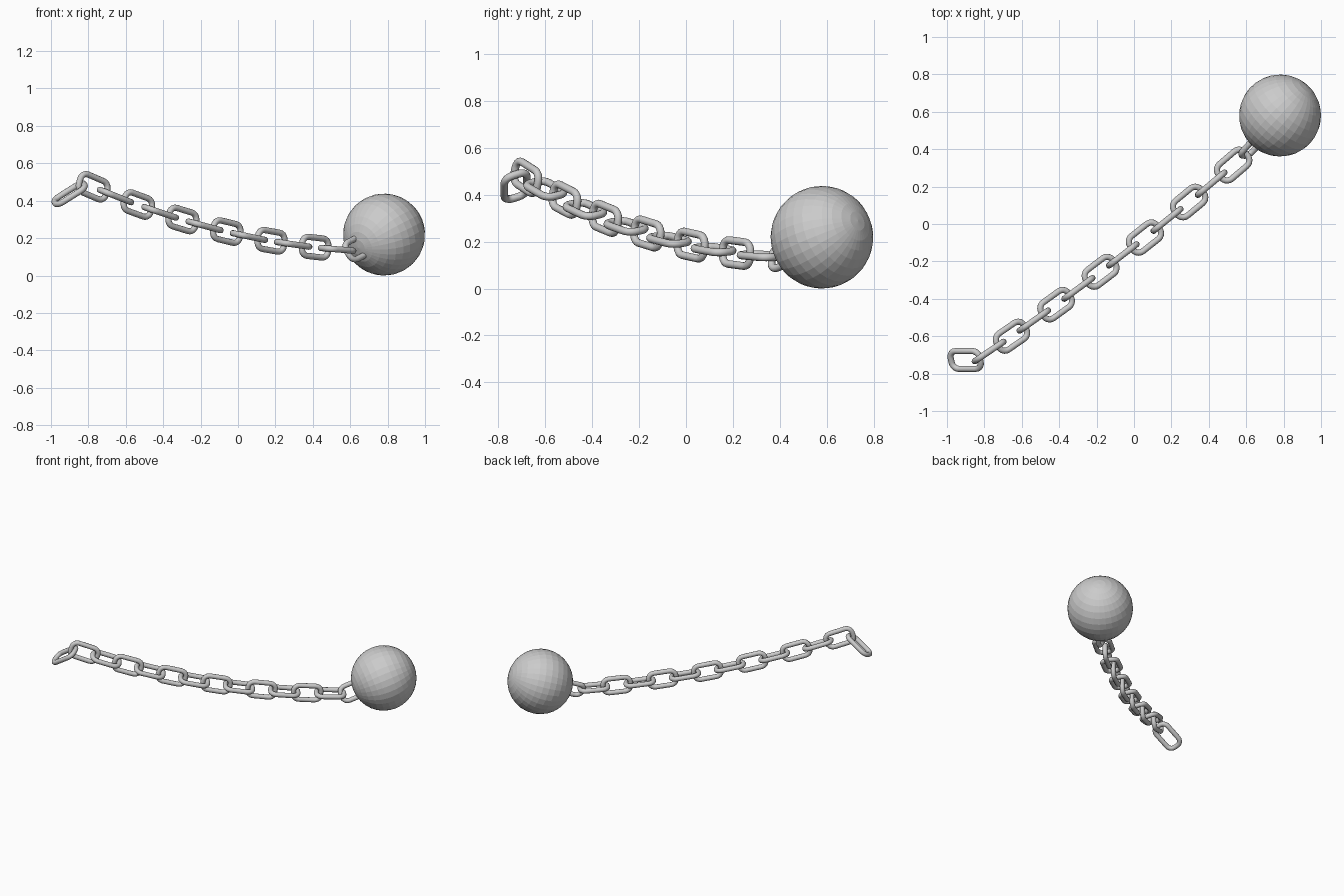
import bpy, bmesh, math
from mathutils import Vector, Matrix

if "Cube" in bpy.data.objects:
    bpy.data.objects.remove(bpy.data.objects["Cube"])

WIRE = 0.0165            # wire radius of a link
HALF_X, HALF_Y, CORNER = 0.053, 0.012, 0.039   # link centre line: rounded rectangle


def link_mesh():
    """Round wire swept along a rounded rectangle in the local XY plane."""
    path = []
    for k, (sx, sy) in enumerate([(1, 1), (-1, 1), (-1, -1), (1, -1)]):
        for j in range(6):
            a = math.pi / 2 * (k + j / 5)
            n = Vector((math.cos(a), math.sin(a), 0))
            path.append((Vector((sx * HALF_X, sy * HALF_Y, 0)) + n * CORNER, n))
    bm = bmesh.new()
    sides = 12
    rings = []
    for p, n in path:
        ring = []
        for i in range(sides):
            b = 2 * math.pi * i / sides
            ring.append(bm.verts.new(p + n * WIRE * math.cos(b)
                                     + Vector((0, 0, WIRE * math.sin(b)))))
        rings.append(ring)
    for r, ring in enumerate(rings):
        nxt = rings[(r + 1) % len(rings)]
        for i in range(sides):
            j = (i + 1) % sides
            f = bm.faces.new((ring[i], nxt[i], nxt[j], ring[j]))
            f.smooth = True
    bmesh.ops.recalc_face_normals(bm, faces=bm.faces)
    me = bpy.data.meshes.new("chain_link")
    bm.to_mesh(me)
    bm.free()
    return me


def frame(pos, along, width):
    """Matrix with X along the link and Y as near as possible to width."""
    x = Vector(along).normalized()
    z = x.cross(Vector(width)).normalized()
    y = z.cross(x)
    return Matrix.Translation(pos) @ Matrix((x, y, z)).transposed().to_4x4()


mesh = link_mesh()


def add_link(name, pos, along, width):
    ob = bpy.data.objects.new(name, mesh)
    bpy.context.collection.objects.link(ob)
    ob.matrix_world = frame(pos, along, width)


# Main chain: links along a sagging quadratic, alternately flat and upright
A = Vector((-0.655, -0.60, 0.425))
B = Vector((-0.06, -0.165, 0.235))
C = Vector((0.53, 0.315, 0.14))
for i in range(12):
    u = (i - 1) / 10
    pos = A * (1 - u) * (1 - 2 * u) + B * 4 * u * (1 - u) + C * u * (2 * u - 1)
    tangent = A * (4 * u - 3) + B * (4 - 8 * u) + C * (4 * u - 1)
    add_link(f"chain_link_{i + 2}", pos, tangent, (0, 1, 0) if i % 2 else (0, 0, 1))

# Loose end link and the link sunk into the ball
add_link("end_link", (-0.90, -0.727, 0.437), (0.83, 0, 0.52), (-0.18, 0.92, 0.29))
add_link("ball_link", (0.645, 0.43, 0.15), (0.63, 0.70, 0.32), (0.45, -0.04, -0.8))

# Heavy flat-faceted ball, pole turned towards the chain
bpy.ops.mesh.primitive_uv_sphere_add(segments=32, ring_count=16, radius=0.219)
ball = bpy.context.object
ball.name = "iron_ball"
ball.matrix_world = (Matrix.Translation((0.781, 0.58, 0.219))
                     @ Vector((0.63, 0.70, 0.32)).to_track_quat('Z', 'Y').to_matrix().to_4x4())
